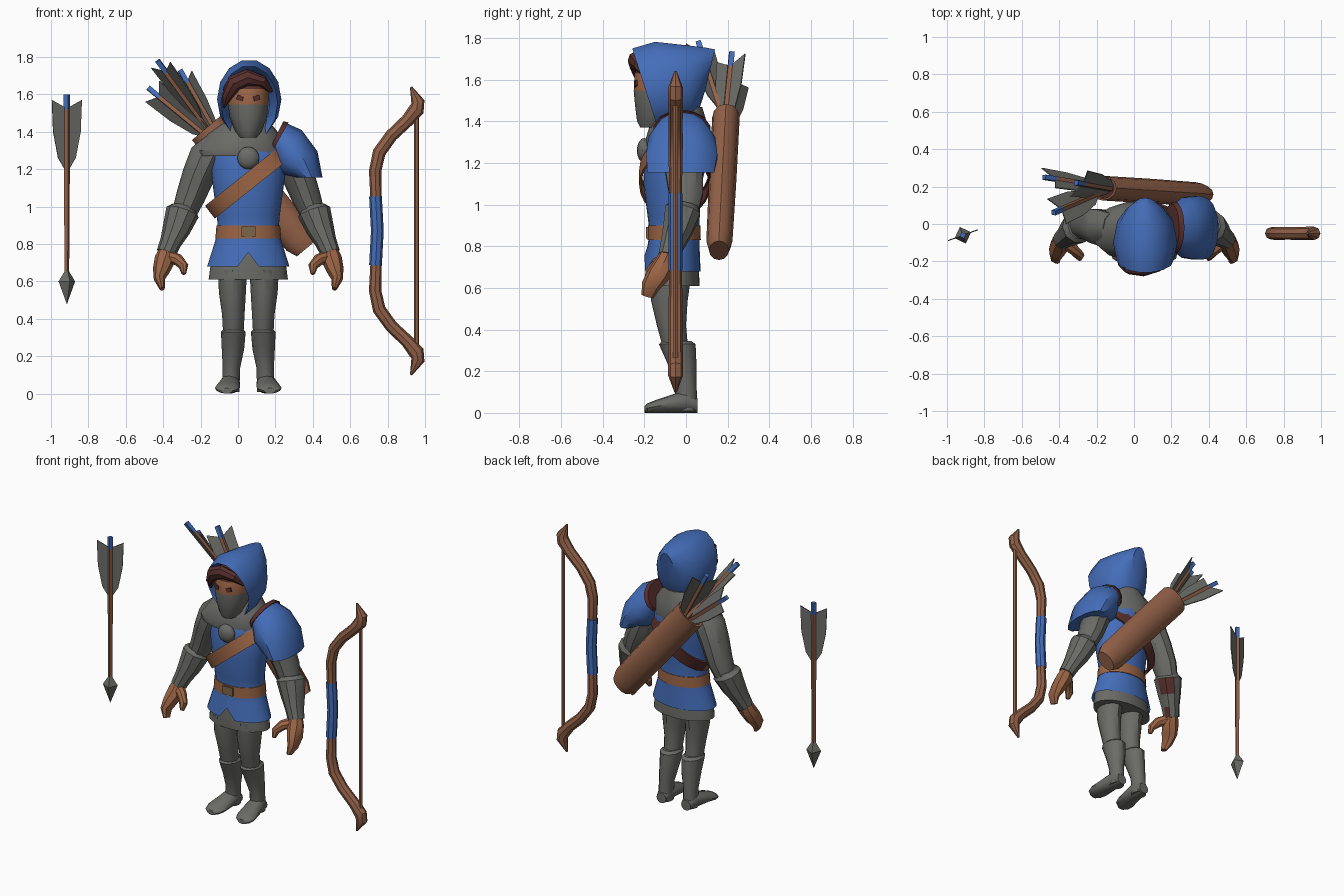
import bpy, bmesh, math
from mathutils import Vector, Matrix

cube = bpy.data.objects.get("Cube")
if cube:
    bpy.data.objects.remove(cube, do_unlink=True)

CX = 0.055  # centre line of the figure
made = []


def material(name, r, g, b):
    m = bpy.data.materials.new(name)
    m.use_nodes = True
    m.diffuse_color = (r, g, b, 1)
    m.node_tree.nodes["Principled BSDF"].inputs["Base Color"].default_value = (r, g, b, 1)
    return m


BLUE = material("blue cloth", 0.058, 0.155, 0.49)
GREY = material("grey cloth", 0.145, 0.147, 0.135)
WOOD = material("brown wood", 0.29, 0.12, 0.065)
LEATHER = material("tan leather", 0.33, 0.13, 0.06)
DARK = material("dark red brown", 0.1, 0.03, 0.027)
BUCKLE = material("dull brass", 0.2, 0.13, 0.07)


def finish(name, bm, mats, rule=None):
    bmesh.ops.recalc_face_normals(bm, faces=bm.faces)
    if rule:
        for f in bm.faces:
            f.material_index = rule(f.calc_center_median(), f.normal)
    me = bpy.data.meshes.new(name)
    bm.to_mesh(me)
    bm.free()
    for m in mats:
        me.materials.append(m)
    ob = bpy.data.objects.new(name, me)
    bpy.context.collection.objects.link(ob)
    made.append(ob)
    return ob


def loft(name, rings, *mats, n=12, caps=(True, True), rule=None):
    """Skin over elliptical rings given as (centre, half axis, half axis)."""
    bm = bmesh.new()
    loops = []
    for c, a, b in rings:
        c, a, b = Vector(c), Vector(a), Vector(b)
        angles = [2 * math.pi * i / n for i in range(n)]
        loops.append([bm.verts.new(c + a * math.cos(t) + b * math.sin(t)) for t in angles])
    for p, q in zip(loops, loops[1:]):
        for i in range(n):
            j = (i + 1) % n
            bm.faces.new((p[i], p[j], q[j], q[i]))
    for use, loop in zip(caps, (loops[0], loops[-1])):
        if use:
            bm.faces.new(loop)
    return finish(name, bm, mats, rule)


def level(z, hx, hy, cy, cx=CX):
    return (cx, cy, z), (hx, 0, 0), (0, hy, 0)


def tube(name, path, *mats, n=10, **kw):
    """Skin along a path of (point, radius, radius along y)."""
    pts = [Vector(p[0]) for p in path]
    rings = []
    for i, (_, ru, rv) in enumerate(path):
        t = (pts[min(i + 1, len(pts) - 1)] - pts[max(i - 1, 0)]).normalized()
        u = Vector((0, 1, 0)).cross(t).normalized()
        rings.append((pts[i], u * ru, t.cross(u) * rv))
    return loft(name, rings, *mats, n=n, **kw)


def box(name, loc, size, mat, turn=0, roll=0):
    bm = bmesh.new()
    bmesh.ops.create_cube(bm, size=1)
    mtx = (Matrix.Translation(loc) @ Matrix.Rotation(turn, 4, 'Z')
           @ Matrix.Rotation(roll, 4, 'Y') @ Matrix.Diagonal((*size, 1)))
    bmesh.ops.transform(bm, matrix=mtx, verts=bm.verts)
    return finish(name, bm, [mat])


# Tunic with a notched front hem, under-tunic and belt
tunic = loft("tunic", [level(0.68, .22, .135, -.065), level(0.8, .182, .125, -.06),
                       level(0.87, .162, .12, -.055), level(0.95, .168, .125, -.06),
                       level(1.1, .188, .14, -.065), level(1.2, .2, .15, -.05),
                       level(1.3, .19, .15, -.04), level(1.41, .1, .1, -.03)],
             BLUE, n=24, caps=(False, True))
tunic.data.vertices[18].co.z = 0.755
loft("under_tunic", [level(0.61, .212, .125, -.06), level(0.7, .2, .124, -.062),
                     level(0.78, .175, .115, -.06)], GREY, n=24)
loft("belt", [level(0.83, .176, .128, -.057), level(0.9, .17, .126, -.057)], LEATHER, n=24)
box("buckle", (CX, -.185, .865), (.075, .012, .055), BUCKLE)

# Diagonal strap round the chest
side = Vector((-.026, 0, .034))
mid = Vector((.05, -.053, 1.13))
strap = [(mid + side * k, (.2 * s, 0, .16 * s), (0, .172 * s, 0))
         for k, s in ((-1, .94), (-1, 1), (1, 1), (1, .94))]
loft("chest_strap", strap, LEATHER, DARK, n=24, caps=(False, False),
     rule=lambda c, nrm: int(c.y > 0))

# Mantle, brooch and neck
loft("mantle", [level(1.27, .235, .155, -.04, .015), level(1.3, .24, .162, -.04, .015),
                level(1.39, .19, .14, -.035, .03), level(1.47, .1, .1, -.02)], GREY, n=14)
bm = bmesh.new()
bmesh.ops.create_uvsphere(bm, u_segments=14, v_segments=8, radius=.06)
bmesh.ops.transform(bm, verts=bm.verts, matrix=Matrix.Translation((CX, -.2, 1.26))
                    @ Matrix.Diagonal((1, .6, 1, 1)))
finish("brooch", bm, [GREY])

# Shoulder cape on the left with a dark inner trim
loft("shoulder_cape", [((.21, -.02, 1.37), (.04, 0, .08), (0, .12, 0)),
                       ((.27, -.02, 1.3), (.07, 0, .11), (0, .165, 0)),
                       ((.335, -.02, 1.23), (.09, 0, .065), (0, .175, 0)),
                       ((.38, -.025, 1.155), (.072, 0, 0), (0, .165, 0))], BLUE, n=14)
loft("cape_trim", [((.2, -.02, 1.372), (.042, 0, .084), (0, .13, 0)),
                   ((.22, -.02, 1.36), (.05, 0, .09), (0, .14, 0))], DARK, n=14)


# Hood: upright rings from the inside of the opening to the back point
def hood_ring(yt, zt, yb, zb, w):
    return ((CX + .005, (yt + yb) / 2, (zt + zb) / 2), (w, 0, 0),
            (0, (yt - yb) / 2, (zt - zb) / 2))


loft("hood", [hood_ring(-.05, 1.7, -.02, 1.4, .11), hood_ring(-.22, 1.73, -.1, 1.385, .133),
              hood_ring(-.26, 1.755, -.13, 1.35, .152), hood_ring(-.15, 1.787, -.05, 1.36, .172),
              hood_ring(0, 1.77, .03, 1.4, .15), hood_ring(.1, 1.757, .065, 1.46, .1),
              hood_ring(.14, 1.748, .09, 1.54, .05)], BLUE, n=14)

# Head: mask below, skin strip at the eyes, hair on top
loft("head", [level(1.37, .045, .05, -.17), level(1.4, .07, .09, -.145),
              level(1.48, .1, .11, -.135), level(1.545, .108, .116, -.135),
              level(1.63, .108, .112, -.135), level(1.7, .08, .08, -.13)],
     GREY, LEATHER, DARK, n=16,
     rule=lambda c, nrm: 0 if c.z < 1.54 else 1 if c.z < 1.63 else 2)
tube("hair_fringe", [((.175, -.18, 1.62), .012, .02), ((.13, -.225, 1.67), .03, .03),
                     ((.05, -.245, 1.69), .045, .035), ((-.02, -.235, 1.66), .045, .035),
                     ((-.06, -.205, 1.59), .03, .03), ((-.075, -.18, 1.53), .005, .006)],
     DARK, n=8)
for s in (-1, 1):
    box("eye", (CX + s * .045, -.241, 1.58), (.034, .009, .026), DARK, s * .25, -s * .3)

# Arms, gauntlets, hands, legs and boots on both sides
for s, name in ((-1, "right"), (1, "left")):
    def at(dx, y, z):
        return CX + s * dx, y, z

    tube(name + "_arm", [(at(.17, -.02, 1.35), .06, .08), (at(.22, -.02, 1.27), .095, .1),
                         (at(.265, -.01, 1.17), .088, .095), (at(.31, 0, 1.05), .078, .085),
                         (at(.345, -.01, .96), .065, .07)], GREY)
    tube(name + "_gauntlet", [(at(.345, -.01, 1), .065, .07), (at(.352, -.015, .97), .09, .09),
                              (at(.385, -.04, .88), .075, .075), (at(.415, -.065, .81), .058, .06),
                              (at(.44, -.085, .75), .052, .05)], GREY, DARK,
         rule=lambda c, nrm: int(s < 0 and nrm.dot(Vector((.8, .55, -.2))) > .85 and c.z < .95))
    tube(name + "_hand", [(at(.435, -.08, .775), .04, .042), (at(.445, -.1, .72), .056, .05),
                          (at(.465, -.135, .66), .046, .055), (at(.475, -.17, .61), .03, .045),
                          (at(.46, -.185, .56), .014, .03)], LEATHER, n=8)
    tube(name + "_thumb", [(at(.42, -.1, .73), .035, .035), (at(.375, -.14, .715), .032, .03),
                           (at(.345, -.17, .68), .026, .026), (at(.345, -.185, .64), .012, .014)],
         LEATHER, n=8)

    def leg(dx, y, z, hx, hy):
        return level(z, hx, hy, y, CX + s * dx)

    loft(name + "_leg", [leg(.085, -.075, .66, .078, .1), leg(.085, -.08, .54, .072, .088),
                         leg(.08, -.07, .42, .06, .07), leg(.08, -.05, .31, .054, .06)], GREY)
    loft(name + "_boot", [leg(.08, -.045, .345, .052, .07), leg(.08, -.042, .33, .066, .088),
                          leg(.082, -.02, .24, .06, .07), leg(.09, -.002, .14, .047, .052),
                          leg(.092, .002, .06, .046, .052), leg(.092, .002, .01, .045, .052)], GREY)
    foot = ((.092, .055, .035, .035), (.095, 0, .052, .055), (.103, -.08, .06, .042),
            (.112, -.15, .066, .03), (.115, -.185, .055, .023), (.115, -.2, .03, .015))
    loft(name + "_foot", [(at(dx, y, h), (w, 0, 0), (0, 0, h)) for dx, y, w, h in foot], GREY)

# Quiver across the back, with a dark hollow mouth
top, bottom = Vector((-.17, .192, 1.42)), Vector((.37, .158, .78))
wide, deep = Vector((.076, 0, .064)), Vector((0, .066, 0))
loft("quiver", [(top.lerp(bottom, t), wide * k, deep * k)
                for t, k in ((.05, .82), (0, .85), (0, 1), (.5, 1), (.93, .95), (1, .72))],
     WOOD, DARK, n=12, rule=lambda c, nrm: int(nrm.dot(top - bottom) > .6 and
                                               (c - top.lerp(bottom, .05)).length < .02))


def arrow(name, nock, toward, length, turn, head=False):
    """Arrow whose nock end is given; it runs the given length toward a point."""
    nock, toward = Vector(nock), Vector(toward)
    frame = (Matrix.Translation(nock) @ (nock - toward).to_track_quat('Z', 'Y').to_matrix().to_4x4()
             @ Matrix.Rotation(turn, 4, 'Z'))

    def rod(part, stations, mat):
        ob = loft(part, [((0, 0, z), (r, 0, 0), (0, r, 0)) for z, r in stations], mat, n=4)
        ob.data.transform(frame)

    rod(name + "_nock", [(0, .018), (-.08, .018)], BLUE)
    rod(name + "_shaft", [(-.08, .018), (-.4, .017), (-length, .013)], WOOD)
    if head:
        rod(name + "_head", [(-.945, .012), (-1.0, .047), (-1.12, .001)], GREY)
    half = [(0, -.075), (.085, -.03), (.078, -.2), (.05, -.34), (0, -.42)]
    outline = half + [(-x, z) for x, z in half[-2:0:-1]]
    bm = bmesh.new()
    face = bm.faces.new([bm.verts.new((x, -.003, z)) for x, z in outline])
    ext = bmesh.ops.extrude_face_region(bm, geom=[face])
    bmesh.ops.translate(bm, vec=(0, .006, 0),
                        verts=[v for v in ext["geom"] if isinstance(v, bmesh.types.BMVert)])
    finish(name + "_feather", bm, [GREY]).data.transform(frame)


arrow("loose_arrow", (-.915, -.06, 1.6), (-.915, -.06, 0), .96, math.radians(20), head=True)
for nock, aim, turn in (((-.43, .06, 1.78), (-.15, .18, 1.4), .3),
                        ((-.48, .25, 1.635), (-.17, .2, 1.38), 1.0),
                        ((-.31, .22, 1.73), (-.14, .19, 1.43), -.5)):
    arrow("quiver_arrow", nock, aim, .55, turn)

# Bow: one mirrored half limb, blue grip and string
MIDZ = .87
limb = [(.738, .17, .03), (.733, .32, .033), (.755, .42, .035), (.82, .51, .034),
        (.905, .59, .035), (.955, .65, .042), (.962, .69, .036), (.925, .77, .006)]
for s, name in ((1, "upper"), (-1, "lower")):
    tube(name + "_bow_limb", [((x, -.05, MIDZ + s * z), r, min(r, .036)) for x, z, r in limb],
         WOOD, n=8)
tube("bow_grip", [((.735, -.05, MIDZ - .185), .034, .034), ((.745, -.05, MIDZ), .034, .034),
                  ((.735, -.05, MIDZ + .185), .034, .034)], BLUE, n=8)
tube("bow_string", [((.955, -.05, .22), .013, .013), ((.955, -.05, 1.52), .013, .013)], WOOD, n=6)

# Smooth the rounded parts while keeping hard edges
bpy.ops.object.select_all(action='DESELECT')
for ob in made:
    ob.select_set(True)
bpy.context.view_layer.objects.active = made[0]
bpy.ops.object.shade_smooth_by_angle(angle=math.radians(35))
